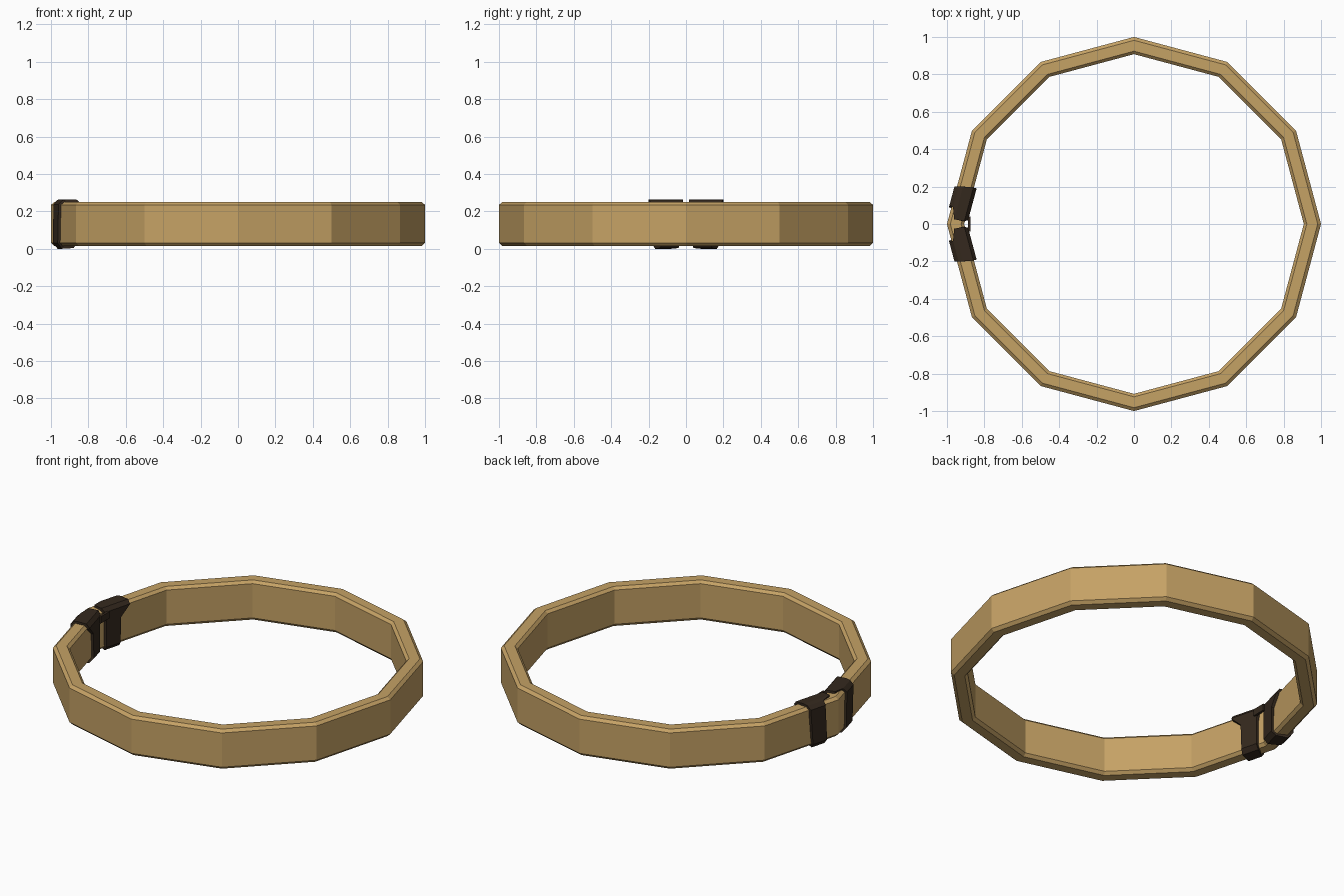
import bpy, bmesh, math

if "Cube" in bpy.data.objects:
    bpy.data.objects.remove(bpy.data.objects["Cube"])


def material(name, color):
    m = bpy.data.materials.new(name)
    m.diffuse_color = color
    m.use_nodes = True
    m.node_tree.nodes["Principled BSDF"].inputs["Base Color"].default_value = m.diffuse_color
    return m


def loft(name, rows, mat):
    """Skin closed sections; rows is a closed ring of sections."""
    bm = bmesh.new()
    vs = [[bm.verts.new(p) for p in row] for row in rows]
    n = len(rows)
    for i in range(n):
        a, b = vs[i], vs[(i + 1) % n]
        m = len(a)
        for j in range(m):
            bm.faces.new((a[j], b[j], b[(j + 1) % m], a[(j + 1) % m]))
    bmesh.ops.recalc_face_normals(bm, faces=bm.faces)
    me = bpy.data.meshes.new(name)
    bm.to_mesh(me)
    bm.free()
    ob = bpy.data.objects.new(name, me)
    me.materials.append(mat)
    bpy.context.collection.objects.link(ob)
    return ob


wood = material("wood", (0.56, 0.36, 0.13, 1))
leather = material("leather", (0.035, 0.022, 0.013, 1))

# Twelve-sided hoop with chamfered rectangular section (radius, z)
section = [(1.0, 0.032), (1.0, 0.235), (0.982, 0.25), (0.924, 0.25),
           (0.908, 0.235), (0.908, 0.032), (0.924, 0.015), (0.982, 0.015)]
hoop = []
for k in range(12):
    a = math.radians(30 * k)
    hoop.append([(r * math.cos(a), r * math.sin(a), z) for r, z in section])
loft("hoop", hoop, wood)

# Wrapped straps either side of the left corner:
# (distance from centre to the side, z, near y, far y)
wrap = [(0.979, 0.03, 0.09, 0.185), (0.979, 0.238, 0.10, 0.20),
        (0.958, 0.259, 0.09, 0.20), (0.935, 0.264, 0.025, 0.20),
        (0.88, 0.262, 0.015, 0.195), (0.862, 0.24, 0.02, 0.19),
        (0.862, 0.18, 0.03, 0.13), (0.862, 0.03, 0.03, 0.125),
        (0.885, 0.004, 0.04, 0.14), (0.952, 0.0, 0.08, 0.165)]
c, s = math.cos(math.radians(15)), math.sin(math.radians(15))


def on_side(a, y, z, side):
    """Point at apothem a and height y on the side next to the left corner."""
    t = (y - s * a) / c
    return (-c * a + s * t, side * y, z)


for side, name in ((1, "strap_back"), (-1, "strap_front")):
    rows = []
    for a, z, y0, y1 in wrap:
        # inner skin is pulled toward the middle of the hoop section
        ai = 0.92 + (a - 0.92) * 0.74
        zi = 0.132 + (z - 0.132) * 0.87
        rows.append([on_side(a, y0, z, side), on_side(a, y1, z, side),
                     on_side(ai, y1, zi, side), on_side(ai, y0, zi, side)])
    loft(name, rows, leather)

# Short link joining both straps on the inner face
bpy.ops.mesh.primitive_cube_add(size=1, location=(-0.88, 0, 0.222))
link = bpy.context.object
link.name = "strap_link"
link.scale = (0.014, 0.08, 0.04)
link.data.materials.append(leather)
